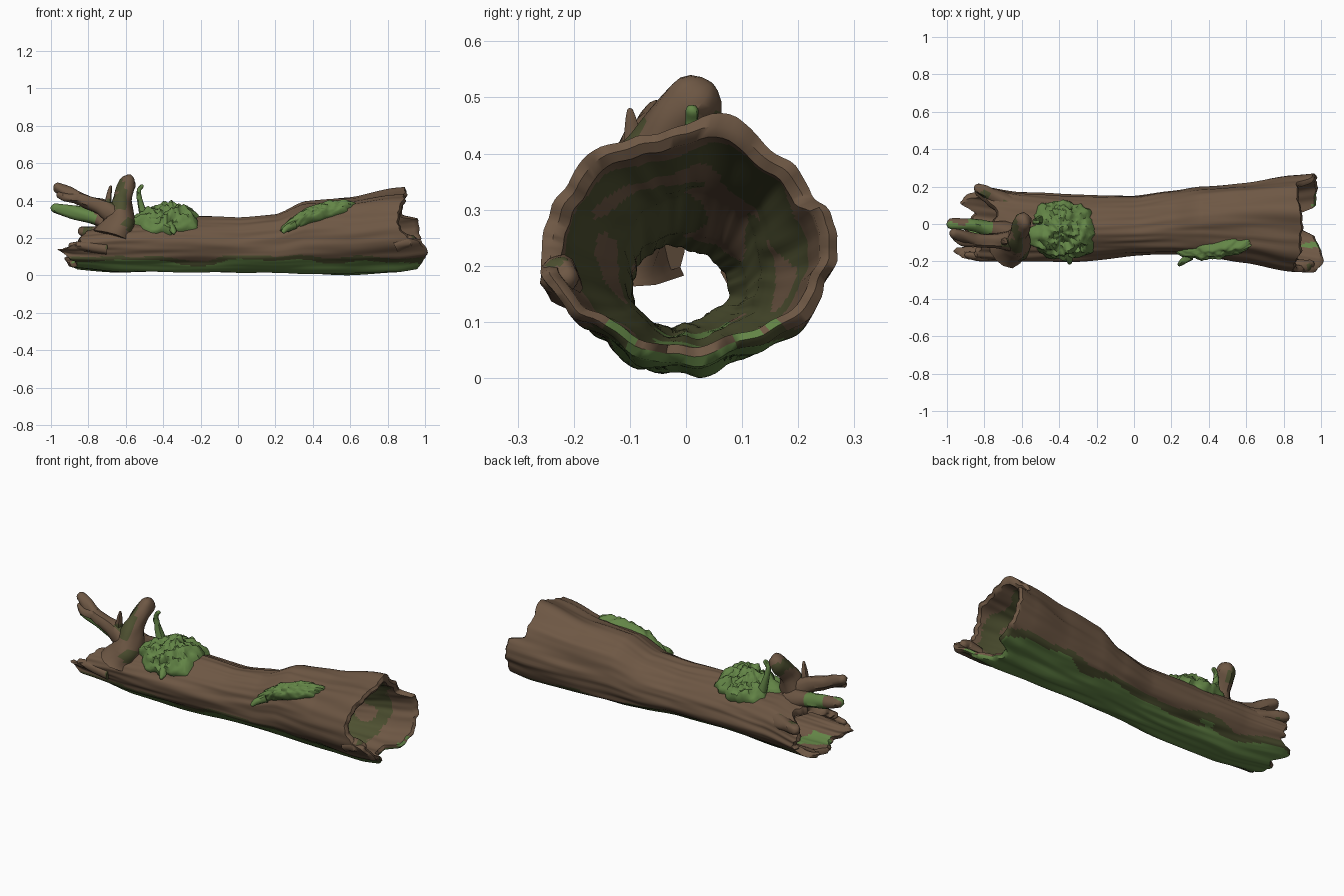
import bpy, bmesh, math
from mathutils import Vector, noise

if "Cube" in bpy.data.objects:
    bpy.data.objects.remove(bpy.data.objects["Cube"])


def material(name, rgb):
    m = bpy.data.materials.new(name)
    m.diffuse_color = (*rgb, 1)
    m.use_nodes = True
    m.node_tree.nodes["Principled BSDF"].inputs["Base Color"].default_value = m.diffuse_color
    return m


MATS = [material("bark brown", (0.155, 0.096, 0.058)),
        material("moss green", (0.125, 0.235, 0.062)),
        material("olive bark", (0.075, 0.080, 0.030))]
BROWN, GREEN, OLIVE = 0, 1, 2


def lerp_table(table, t):
    for (a, *va), (b, *vb) in zip(table, table[1:]):
        if t <= b:
            k = max(0, (t - a) / (b - a))
            k = k * k * (3 - 2 * k) * 0.5 + k * 0.5
            return [p + (q - p) * k for p, q in zip(va, vb)]
    return table[-1][1:]


def n3(x, y, z):
    return noise.noise(Vector((x, y, z)))


# Log outline: x, y min, y max, z bottom, z top
BODY = [(-1.0, -0.18, 0.20, 0.09, 0.22), (-0.88, -0.185, 0.21, 0.045, 0.25),
        (-0.6, -0.195, 0.165, 0.02, 0.30), (-0.3, -0.19, 0.15, 0.022, 0.31),
        (0.0, -0.17, 0.145, 0.022, 0.305), (0.2, -0.172, 0.175, 0.015, 0.33),
        (0.36, -0.18, 0.20, 0.01, 0.395), (0.6, -0.20, 0.22, 0.005, 0.405),
        (0.85, -0.25, 0.255, 0.012, 0.445), (1.0, -0.27, 0.27, 0.035, 0.46)]
WALL = [(-1.0, 0.028), (-0.8, 0.04), (-0.5, 0.062), (0.0, 0.072),
        (0.5, 0.065), (0.8, 0.04), (1.0, 0.028)]
# Broken ends: angle in degrees (0 back, 90 top, 180 front), x
RIGHT = [(0, 0.96), (18, 0.95), (28, 0.87), (60, 0.87), (80, 0.89), (100, 0.89),
         (130, 0.88), (150, 0.85), (175, 0.86), (188, 0.90), (197, 0.97), (215, 1.0),
         (242, 0.98), (255, 0.95), (262, 0.89), (284, 0.88), (293, 0.96),
         (330, 0.97), (360, 0.96)]
LEFT = [(0, -0.82), (28, -0.85), (48, -0.79), (68, -0.72), (90, -0.75), (112, -0.74),
        (135, -0.82), (160, -0.84), (182, -0.91), (200, -0.96), (215, -0.90),
        (232, -0.85), (268, -0.90), (285, -0.84), (305, -0.92), (335, -0.83), (360, -0.82)]


def surface(x, a, inset=0.0):
    """Point on the log at length x and angle a, moved inward by inset."""
    y0, y1, z0, z1 = lerp_table(BODY, x)
    c, s = math.cos(a), math.sin(a)
    bump = 0.018 * n3(x * 1.8, c * 2, s * 2) + 0.007 * n3(x * 3 + 7, c * 6, s * 6)
    bump += 0.012 * abs(x) * n3(x * 0.8, c * 4 + 5, s * 4)
    bump += 0.028 * math.exp(-((x - 0.9) / 0.3) ** 2) * math.exp(-((a - 1.3) / 0.2) ** 2)
    if inset:
        bump *= 0.7
    ry, rz = (y1 - y0) / 2 - inset + bump, (z1 - z0) / 2 - inset + bump
    return Vector((x, (y0 + y1) / 2 + ry * c, max(0.0, (z0 + z1) / 2 + rz * s)))


def make_object(name, grid, rule, wrap_u, wrap_v, caps=False):
    """Skin a grid of points; rule(centre, row) gives the colour of a face."""
    bm = bmesh.new()
    rows = [[bm.verts.new(p) for p in r] for r in grid]
    nu, nv = len(rows), len(rows[0])
    for i in range(nu if wrap_u else nu - 1):
        for j in range(nv if wrap_v else nv - 1):
            r, q, k = rows[i], rows[(i + 1) % nu], (j + 1) % nv
            f = bm.faces.new((r[j], r[k], q[k], q[j]))
            f.material_index = rule(f.calc_center_median(), i)
    if caps:
        for r, i in ((rows[0], 0), (rows[-1], nu - 1)):
            f = bm.faces.new(r)
            f.material_index = rule(f.calc_center_median(), i)
    bmesh.ops.recalc_face_normals(bm, faces=bm.faces)
    me = bpy.data.meshes.new(name)
    bm.to_mesh(me)
    bm.free()
    for m in MATS:
        me.materials.append(m)
    ob = bpy.data.objects.new(name, me)
    bpy.context.collection.objects.link(ob)
    bpy.ops.object.select_all(action='DESELECT')
    bpy.context.view_layer.objects.active = ob
    ob.select_set(True)
    bpy.ops.object.shade_smooth_by_angle(angle=math.radians(50))
    return ob


# Hollow log: outer skin, rounded rims and inner skin as one closed loop of rings
NX, NA = 110, 120
SECTION = [(i / NX, 0.0) for i in range(NX + 1)] + [(1.006, 0.5)]
SECTION += [(1 - i / NX, 1.0) for i in range(NX + 1)] + [(-0.006, 0.5)]
log_grid = []
for u, depth in SECTION:
    ring = []
    for j in range(NA):
        a = math.tau * j / NA
        jag = 0.02 * n3(math.cos(a) * 6, math.sin(a) * 6, 3)
        x0 = lerp_table(LEFT, math.degrees(a))[0] + jag
        x1 = lerp_table(RIGHT, math.degrees(a))[0] - jag * 0.6
        x = x0 + (x1 - x0) * u
        ring.append(surface(x, a, depth * lerp_table(WALL, x)[0]))
    log_grid.append(ring)


def log_colour(p, row):
    n = n3(p.x * 5, p.y * 7, p.z * 7)
    if row <= NX:                                   # outside: mossy underside
        h = p.z + 0.03 * n
        return GREEN if h < 0.068 else OLIVE if h < 0.095 else BROWN
    if p.z < 0.10 and n > 0.15:
        return GREEN
    if abs(p.x) > 0.83 + 0.1 * n or p.x < -0.55:
        return BROWN
    return OLIVE if n < 0.3 else BROWN


make_object("hollow_log", log_grid, log_colour, True, True)


# Branches: bent tapering tubes
def tube(name, pts, rule, sides=14, steps=8):
    P = [Vector(p[:3]) for p in pts]
    R = [p[3] for p in pts]
    path = []
    for i in range(len(P) - 1):
        a, b = P[max(i - 1, 0)], P[min(i + 2, len(P) - 1)]
        for k in range(steps + (i == len(P) - 2)):
            t = k / steps
            m0, m1 = (P[i + 1] - a) / 2, (b - P[i]) / 2
            pos = (P[i] * (2*t**3 - 3*t*t + 1) + m0 * (t**3 - 2*t*t + t)
                   + P[i + 1] * (3*t*t - 2*t**3) + m1 * (t**3 - t*t))
            path.append((pos, R[i] + (R[i + 1] - R[i]) * t))
    end = (path[-1][0] - path[-2][0]).normalized()
    tip, r = path[-1]
    path += [(tip + end * r * math.sin(t), r * math.cos(t)) for t in (0.4, 0.8, 1.2, 1.45)]
    rings = []
    for i, (c, r) in enumerate(path):
        d = path[min(i + 1, len(path) - 1)][0] - path[max(i - 1, 0)][0]
        q = d.to_track_quat('Z', 'Y')
        ring = []
        for j in range(sides):
            a = math.tau * j / sides
            o = q @ Vector((math.cos(a), math.sin(a), 0))
            ring.append(c + o * r * (1 + 0.3 * noise.noise(o * 1.5 + c * 9)))
        rings.append(ring)
    return make_object(name, rings, rule, False, True, True)


def bark(p, row):
    return OLIVE if n3(p.x * 9, p.y * 9, p.z * 9) > 0.38 else BROWN


def mossy(p, row):
    return GREEN if p.x < -0.76 and n3(p.x * 9, p.y * 14, p.z * 14) > -0.25 else BROWN


def moss(p, row):
    return GREEN


tube("upright_stub", [(-0.66, -0.12, 0.20, 0.11), (-0.63, -0.10, 0.30, 0.075),
                      (-0.615, -0.05, 0.41, 0.052), (-0.595, 0.015, 0.49, 0.048)], bark)
tube("upper_branch", [(-0.62, -0.09, 0.28, 0.07), (-0.73, -0.09, 0.365, 0.042),
                      (-0.85, -0.085, 0.41, 0.034), (-0.96, -0.05, 0.47, 0.027)], bark)
tube("upper_branch_fork", [(-0.84, -0.09, 0.41, 0.028), (-0.91, -0.10, 0.415, 0.022),
                           (-0.955, -0.075, 0.43, 0.016)], bark)
tube("lower_branch", [(-0.62, -0.06, 0.25, 0.07), (-0.75, -0.03, 0.305, 0.042),
                      (-0.88, -0.005, 0.335, 0.034), (-0.975, 0.0, 0.358, 0.027)], mossy)
tube("thorn", [(-0.70, -0.09, 0.34, 0.026), (-0.69, -0.095, 0.42, 0.017),
               (-0.68, -0.10, 0.475, 0.006)], bark)
tube("back_stub", [(-0.66, 0.10, 0.21, 0.05), (-0.76, 0.155, 0.225, 0.036),
                   (-0.83, 0.19, 0.235, 0.026)], bark)
tube("mossy_twig", [(-0.50, 0.02, 0.31, 0.025), (-0.525, 0.015, 0.40, 0.016),
                    (-0.53, 0.01, 0.45, 0.012), (-0.515, 0.01, 0.475, 0.012)], moss, 8, 5)
# Splinters at the broken ends
for name, pts in {
    "front_splinter": [(-0.70, -0.17, 0.14, 0.03), (-0.82, -0.172, 0.155, 0.026), (-0.89, -0.165, 0.16, 0.016)],
    "right_knob": [(0.84, -0.22, 0.16, 0.035), (0.91, -0.225, 0.185, 0.035), (0.94, -0.215, 0.18, 0.025)],
}.items():
    tube(name, pts, bark)


# Moss mats: lumpy patches following the log surface
def moss_mat(name, cx, ca, lx, la, slant, height, nu=16, nv=64):
    rows = []
    for i in range(nu + 1):
        r = max(i / nu, 0.02)
        ring = []
        for j in range(nv):
            t = math.tau * j / nv
            c, s = math.cos(t), math.sin(t)
            edge = 1 + 0.22 * n3(c * 2 + cx, s * 2, 1) + 0.18 * n3(c * 5, s * 5, cx)
            x = cx + lx * r * c * edge
            a = ca + la * r * s * edge + slant * (x - cx)
            p = surface(x, a)
            y0, y1, z0, z1 = lerp_table(BODY, x)
            out = (p - Vector((x, (y0 + y1) / 2, (z0 + z1) / 2))).normalized()
            lump = 0.75 + 0.5 * n3(x * 14, a * 4, 2) + 0.5 * n3(x * 38, a * 9, 5)
            h = height * (1 - r ** 3) * lump + 0.012 * (1 - r) - 0.006 * r ** 8
            if r < 1:
                h += 0.008
            ring.append(p + out * h)
        rows.append(ring)
    return make_object(name, rows, moss, False, True, True)


moss_mat("large_moss", -0.38, 1.68, 0.18, 1.05, 0.0, 0.065)
moss_mat("small_moss", 0.43, 2.42, 0.20, 0.26, -1.5, 0.035)
# Trailing moss strands
tube("large_moss_strand", [(-0.37, -0.14, 0.27, 0.03), (-0.35, -0.185, 0.245, 0.02),
                           (-0.345, -0.205, 0.23, 0.012)], moss, 8, 4)
tube("small_moss_strand", [(0.30, -0.17, 0.27, 0.025), (0.26, -0.20, 0.25, 0.018),
                           (0.245, -0.215, 0.235, 0.012)], moss, 8, 4)
